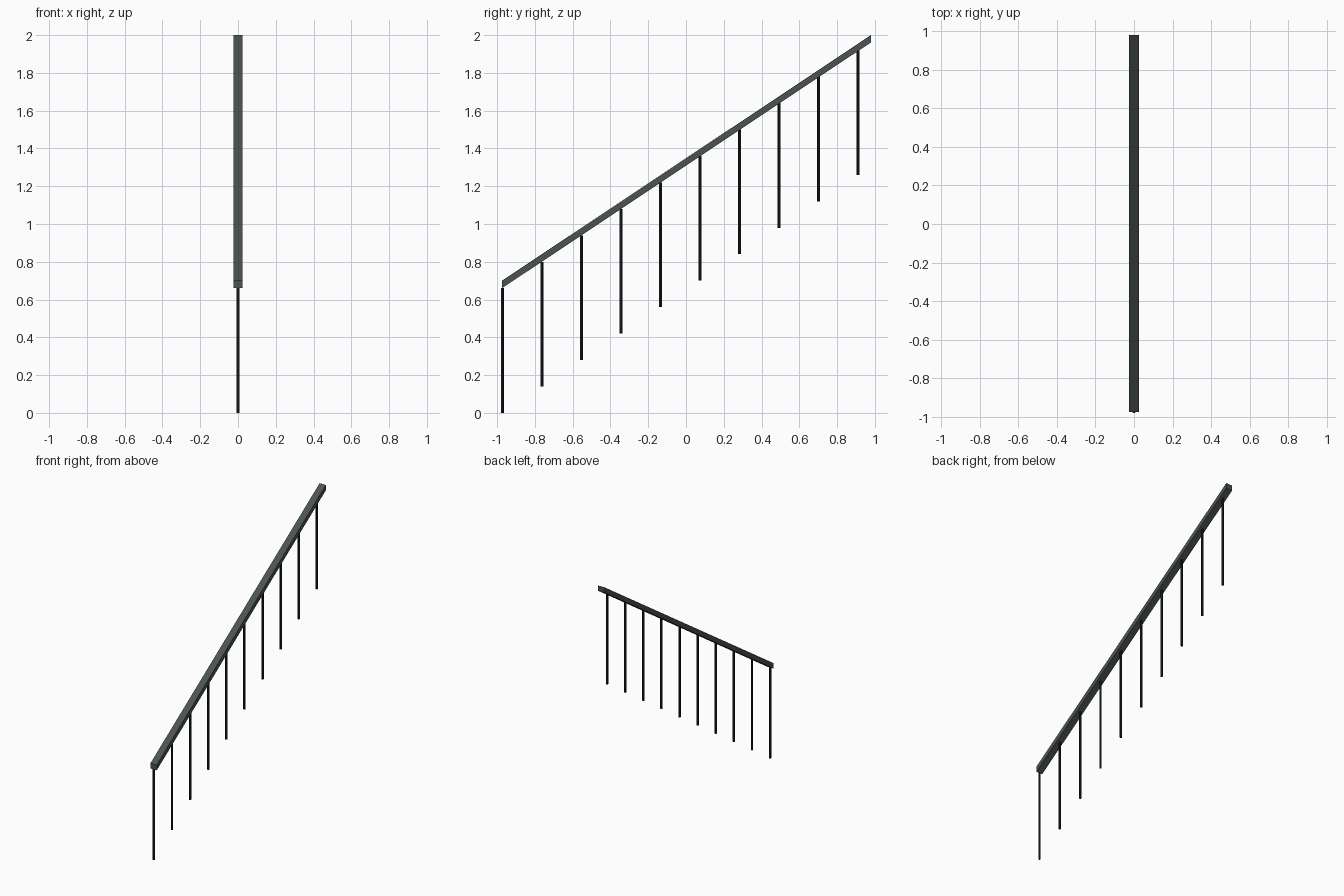
import bpy, bmesh

if "Cube" in bpy.data.objects:
    bpy.data.objects.remove(bpy.data.objects["Cube"])

def material(name, rgb):
    m = bpy.data.materials.new(name)
    m.diffuse_color = (*rgb, 1)
    m.use_nodes = True
    m.node_tree.nodes["Principled BSDF"].inputs["Base Color"].default_value = m.diffuse_color
    return m

rail_grey = material("grey_green_rail", (0.072, 0.088, 0.082))
bar_black = material("black_bar", (0.012, 0.013, 0.013))

# Sloping handrail: side profile with upright ends, extruded across x
HALF_W = 0.025
profile = [(-0.974, 0.66), (0.979, 1.961), (0.979, 2.0), (-0.974, 0.70)]
bm = bmesh.new()
face = bm.faces.new([bm.verts.new((-HALF_W, y, z)) for y, z in profile])
out = bmesh.ops.extrude_face_region(bm, geom=[face])
verts = [g for g in out["geom"] if isinstance(g, bmesh.types.BMVert)]
bmesh.ops.translate(bm, verts=verts, vec=(2 * HALF_W, 0, 0))
bmesh.ops.recalc_face_normals(bm, faces=bm.faces)
mesh = bpy.data.meshes.new("handrail")
bm.to_mesh(mesh)
bm.free()
mesh.materials.append(rail_grey)
bpy.context.collection.objects.link(bpy.data.objects.new("handrail", mesh))

# Ten round balusters, each one step higher than the last
HEIGHT = 0.66
for i in range(10):
    bpy.ops.mesh.primitive_cylinder_add(
        vertices=12, radius=0.008, depth=HEIGHT,
        location=(0, -0.972 + 0.2093 * i, 0.14 * i + HEIGHT / 2))
    bar = bpy.context.object
    bar.name = f"baluster_{i + 1}"
    bar.data.materials.append(bar_black)
    bpy.ops.object.shade_smooth_by_angle()
